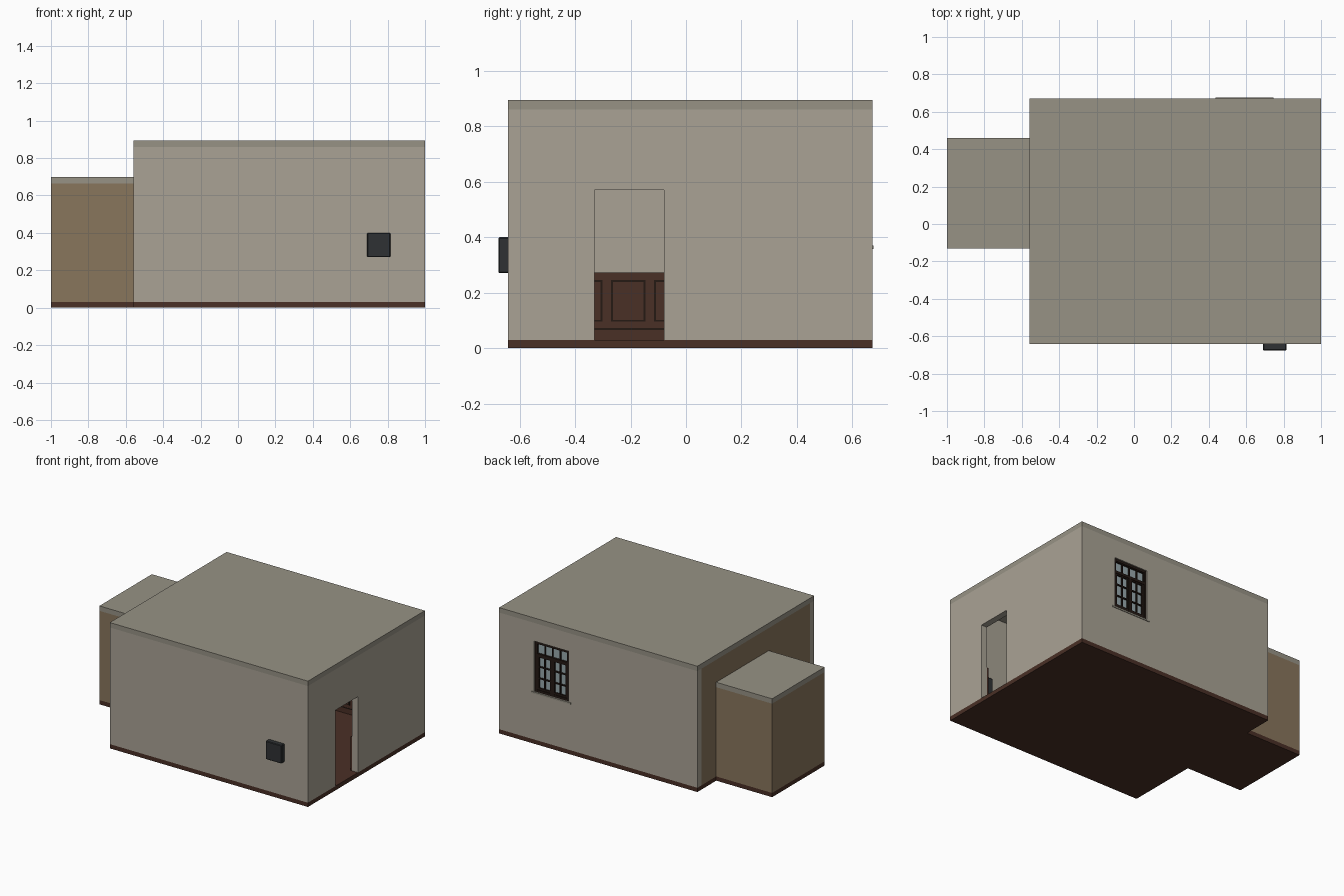
import bpy
import bmesh

if "Cube" in bpy.data.objects:
    bpy.data.objects.remove(bpy.data.objects["Cube"], do_unlink=True)


def material(name, color):
    m = bpy.data.materials.new(name)
    m.use_nodes = True
    m.diffuse_color = (*color, 1)
    bsdf = m.node_tree.nodes["Principled BSDF"]
    bsdf.inputs["Base Color"].default_value = (*color, 1)
    bsdf.inputs["Roughness"].default_value = 0.8
    return m


PLASTER = material("plaster", (0.40, 0.365, 0.30))
ROOF = material("roof_grey", (0.31, 0.29, 0.235))
TAN = material("tan_wall", (0.25, 0.18, 0.108))
WOOD = material("brown_wood", (0.068, 0.029, 0.019))
DARK = material("dark_wood", (0.018, 0.010, 0.007))
GLASS = material("glass", (0.32, 0.40, 0.42))
METAL = material("dark_metal", (0.028, 0.031, 0.034))


def boxes(name, spans, mat):
    """One object made of boxes, each given as x, y and z ranges."""
    bm = bmesh.new()
    for span in spans:
        cube = bmesh.ops.create_cube(bm, size=1)
        for v in cube["verts"]:
            for i, (lo, hi) in enumerate(span):
                v.co[i] = lo if v.co[i] < 0 else hi
    mesh = bpy.data.meshes.new(name)
    bm.to_mesh(mesh)
    bm.free()
    mesh.materials.append(mat)
    ob = bpy.data.objects.new(name, mesh)
    bpy.context.collection.objects.link(ob)
    return ob


def cut(ob, span):
    """Cut a box-shaped opening and discard the cutter."""
    cutter = boxes("cutter", [span], ob.data.materials[0])
    cutter.hide_render = True
    mod = ob.modifiers.new("opening", "BOOLEAN")
    mod.operation = "DIFFERENCE"
    mod.solver = "EXACT"
    mod.object = cutter
    bpy.context.view_layer.objects.active = ob
    bpy.ops.object.modifier_apply(modifier=mod.name)
    bpy.data.objects.remove(cutter, do_unlink=True)


# Overall layout
T = 0.045
X0, X1, Y0, Y1 = -0.56, 1.0, -0.642, 0.672
FLOOR, CEIL, TOP = 0.03, 0.86, 0.895
AX0, AY0, AY1, ACEIL, ATOP = -1.0, -0.13, 0.46, 0.665, 0.70
IY0, IY1, IX0, IX1 = Y0 + T, Y1 - T, X0 + T, X1 - T
DOOR = (-0.33, -0.08)
PASSAGE = (0.025, 0.305)
DOOR_TOP = 0.57
WALL_Z = (FLOOR, CEIL)

# Floors and roofs
boxes("main_floor", [((X0, X1), (Y0, Y1), (0, FLOOR))], WOOD)
boxes("annex_floor", [((AX0, X0), (AY0, AY1), (0, FLOOR))], WOOD)
boxes("main_roof", [((X0, X1), (Y0, Y1), (CEIL, TOP))], ROOF)
boxes("annex_roof", [((AX0, X0), (AY0, AY1), (ACEIL, ATOP))], ROOF)

# Main room walls
boxes("front_wall", [((X0, X1), (Y0, IY0), WALL_Z)], PLASTER)
back_wall = boxes("back_wall", [((X0, X1), (IY1, Y1), WALL_Z)], PLASTER)
door_wall = boxes("door_wall", [((IX1, X1), (IY0, IY1), WALL_Z)], PLASTER)
cut(door_wall, ((IX1 - T, X1 + T), DOOR, (0, DOOR_TOP)))
MID = X0 + T / 2
inner = boxes("passage_wall_inner", [((MID, IX0), (IY0, IY1), WALL_Z)], PLASTER)
outer = boxes("passage_wall_outer", [((X0, MID), (IY0, IY1), WALL_Z)], TAN)
for wall in (inner, outer):
    cut(wall, ((X0 - T, IX0 + T), PASSAGE, (0, DOOR_TOP)))

# Annex walls, open towards the main room
annex = boxes("annex_walls", [((AX0, X0), (AY0, AY1), (FLOOR, ACEIL))], TAN)
cut(annex, ((AX0 + T, X0 + T), (AY0 + T, AY1 - T), (0, TOP)))

# Window in the back wall
WX, WZ = (0.455, 0.725), (0.37, 0.73)
cut(back_wall, (WX, (IY1 - T, Y1 + T), WZ))
BACK = Y1 - 0.008
boxes("window_glass", [(WX, (Y1 - 0.026, Y1 - 0.022), WZ)], GLASS)


def lattice(x, z, cols, rows, rim, bar, depth):
    """Rim and glazing bars filling one rectangle."""
    y = (Y1 - 0.034, BACK - depth)
    spans = []
    for i in range(cols + 1):
        w = rim if i in (0, cols) else bar
        c = x[0] + w / 2 + (x[1] - x[0] - w) * i / cols
        spans.append(((c - w / 2, c + w / 2), y, z))
    for i in range(rows + 1):
        w = rim if i in (0, rows) else bar
        c = z[0] + w / 2 + (z[1] - z[0] - w) * i / rows
        spans.append((x, y, (c - w / 2, c + w / 2)))
    return spans


XM, ZT = sum(WX) / 2, 0.635
boxes("window_frame", lattice(WX, WZ, 1, 1, 0.016, 0, 0)
      + [(WX, (IY1, BACK), (ZT - 0.009, ZT + 0.009)),
         ((XM - 0.01, XM + 0.01), (IY1, BACK), (WZ[0], ZT))], DARK)
boxes("window_transom", lattice((WX[0] + 0.012, WX[1] - 0.012),
      (ZT, WZ[1] - 0.012), 4, 1, 0.008, 0.008, 0.004), DARK)
for side, x in (("right", (WX[0] + 0.012, XM)), ("left", (XM, WX[1] - 0.012))):
    boxes(side + "_casement", lattice(x, (WZ[0] + 0.012, ZT), 2, 3,
          0.018, 0.008, 0.004), DARK)
boxes("window_sill", [((WX[0] - 0.02, WX[1] + 0.02), (IY1, Y1 + 0.004),
      (WZ[0] - 0.012, WZ[0]))], ROOF)

# Wall box passing through the front wall
wall_box = boxes("wall_box", [((0.69, 0.815), (-0.676, IY0 + 0.01), (0.27, 0.40))], METAL)
bevel = wall_box.modifiers.new("soft_edge", "BEVEL")
bevel.width = 0.004
bevel.segments = 1


def wainscot(name, axis, a, b, face, inward):
    """Panelled boarding along a wall from a to b."""
    def span(lo, hi, z, depth):
        d = tuple(sorted((face, face + inward * depth)))
        return (d, (lo, hi), z) if axis == "y" else ((lo, hi), d, z)

    count = max(1, round((b - a) / 0.155))
    pitch = (b - a) / count
    grooves = [span(a, b, (0.066, 0.072), 0.014)]
    fields = []
    for i in range(count):
        lo, hi = a + i * pitch + 0.015, a + (i + 1) * pitch - 0.015
        grooves.append(span(lo, hi, (0.095, 0.245), 0.014))
        fields.append(span(lo + 0.007, hi - 0.007, (0.102, 0.238), 0.016))
    boxes(name + "_boards", [span(a, b, (FLOOR, 0.272), 0.012)], WOOD)
    boxes(name + "_grooves", grooves, DARK)
    boxes(name + "_panels", fields, WOOD)


# Interior panelling
wainscot("front_wainscot", "x", IX0, IX1, IY0, 1)
wainscot("back_wainscot", "x", IX0, IX1, IY1, -1)
wainscot("passage_wainscot_front", "y", IY0, PASSAGE[0], IX0, 1)
wainscot("passage_wainscot_back", "y", PASSAGE[1], IY1, IX0, 1)
wainscot("door_wainscot_front", "y", IY0, DOOR[0], IX1, -1)
wainscot("door_wainscot_back", "y", DOOR[1], IY1, IX1, -1)
